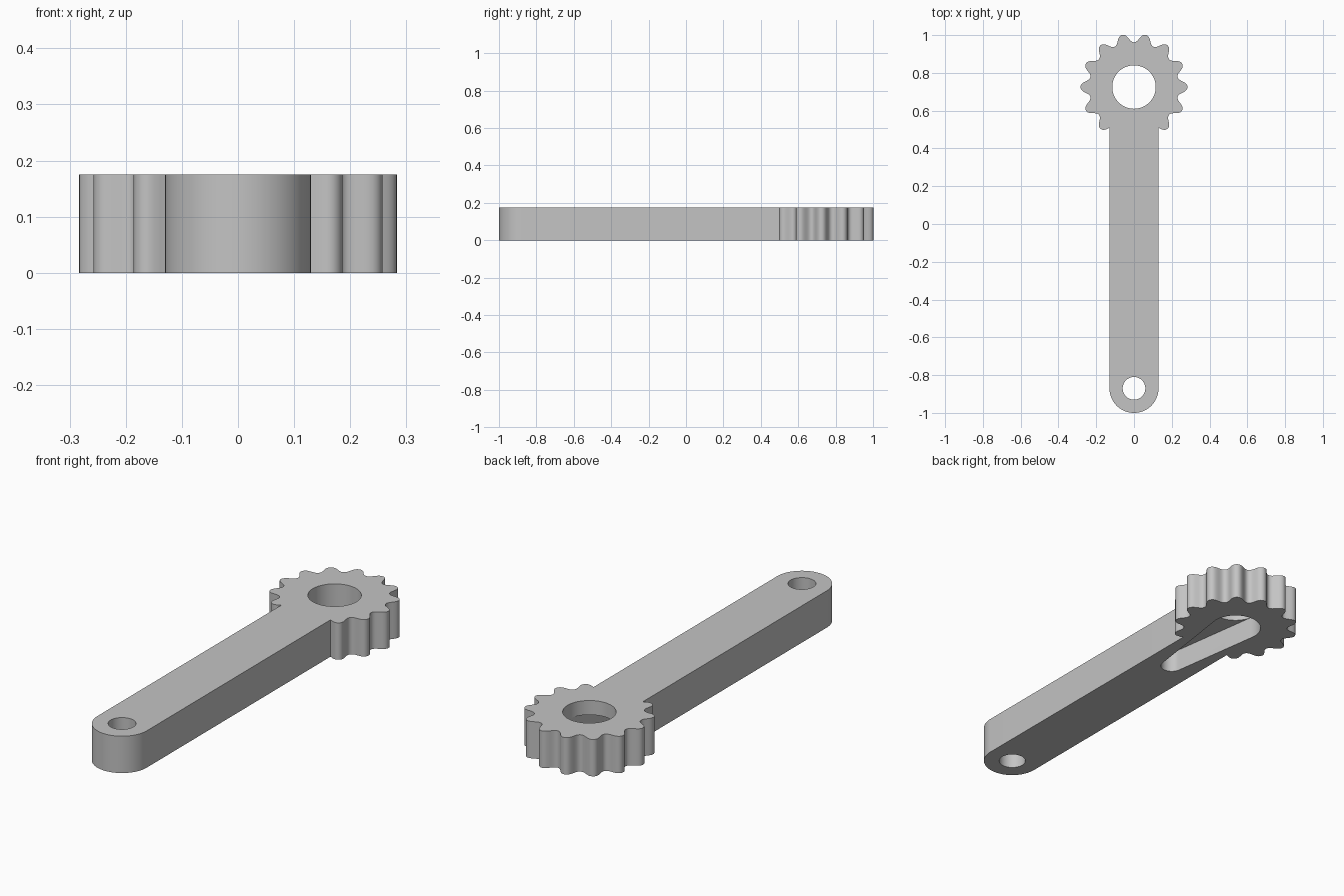
import bpy, bmesh, math

cube = bpy.data.objects.get("Cube")
if cube:
    bpy.data.objects.remove(cube)

THICK = 0.175
HUB_Y, PIN_Y = 0.725, -0.87
TEETH = 14

steel = bpy.data.materials.new("plain grey")
steel.use_nodes = True
GREY = (0.55, 0.55, 0.55, 1)
steel.diffuse_color = GREY
steel.node_tree.nodes["Principled BSDF"].inputs["Base Color"].default_value = GREY


def prism(name, outline, z0, z1):
    """Extrude a counter-clockwise outline from z0 up to z1."""
    bm = bmesh.new()
    base = bm.faces.new([bm.verts.new((x, y, z0)) for x, y in outline])
    top = bmesh.ops.extrude_face_region(bm, geom=[base])["geom"]
    verts = [v for v in top if isinstance(v, bmesh.types.BMVert)]
    bmesh.ops.translate(bm, verts=verts, vec=(0, 0, z1 - z0))
    bmesh.ops.recalc_face_normals(bm, faces=bm.faces)
    mesh = bpy.data.meshes.new(name)
    bm.to_mesh(mesh)
    bm.free()
    mesh.materials.append(steel)
    obj = bpy.data.objects.new(name, mesh)
    bpy.context.collection.objects.link(obj)
    return obj


def arc(cy, r, start, end, n):
    return [(r * math.cos(a), cy + r * math.sin(a))
            for a in (start + (end - start) * i / n for i in range(n + 1))]


def circle(cy, r, n=64):
    return arc(cy, r, 0, math.tau, n)[:-1]


def capsule(y0, r0, y1, r1, n=32):
    """Outline of two circles along y joined by their tangents."""
    t = math.asin((r0 - r1) / (y1 - y0))
    return arc(y1, r1, t, math.pi - t, n) + arc(y0, r0, math.pi - t, math.tau + t, n)


def gear_outline(n=TEETH * 20):
    points = []
    for i in range(n):
        a = math.tau * i / n
        wave = math.tanh(0.9 * math.cos(TEETH * a)) / math.tanh(0.9)
        r = 0.26 + 0.023 * wave
        points.append((r * math.cos(a), HUB_Y + r * math.sin(a)))
    return points


def combine(target, tool, operation):
    mod = target.modifiers.new(operation.lower(), "BOOLEAN")
    mod.operation, mod.solver, mod.object = operation, "EXACT", tool
    bpy.context.view_layer.objects.active = target
    bpy.ops.object.modifier_apply(modifier=mod.name)
    bpy.data.objects.remove(tool)


# Toothed head joined to the round-ended arm
lever = prism("gear_lever", gear_outline(), 0, THICK)
combine(lever, prism("arm", capsule(PIN_Y, 0.13, HUB_Y, 0.1295), 0, THICK), "UNION")

# Through holes, and the tapered pocket in the underside
cutters = [
    prism("hub_hole", circle(HUB_Y, 0.115), -0.1, 0.3),
    prism("pin_hole", circle(PIN_Y, 0.06), -0.1, 0.3),
    prism("horn_pocket", capsule(0.27, 0.05, HUB_Y, 0.1145), -0.1, 0.107),
]
for cutter in cutters:
    combine(lever, cutter, "DIFFERENCE")

# Smooth curved walls, crisp rims
bpy.ops.object.select_all(action="DESELECT")
lever.select_set(True)
bpy.context.view_layer.objects.active = lever
bpy.ops.object.shade_smooth_by_angle(angle=math.radians(30))
